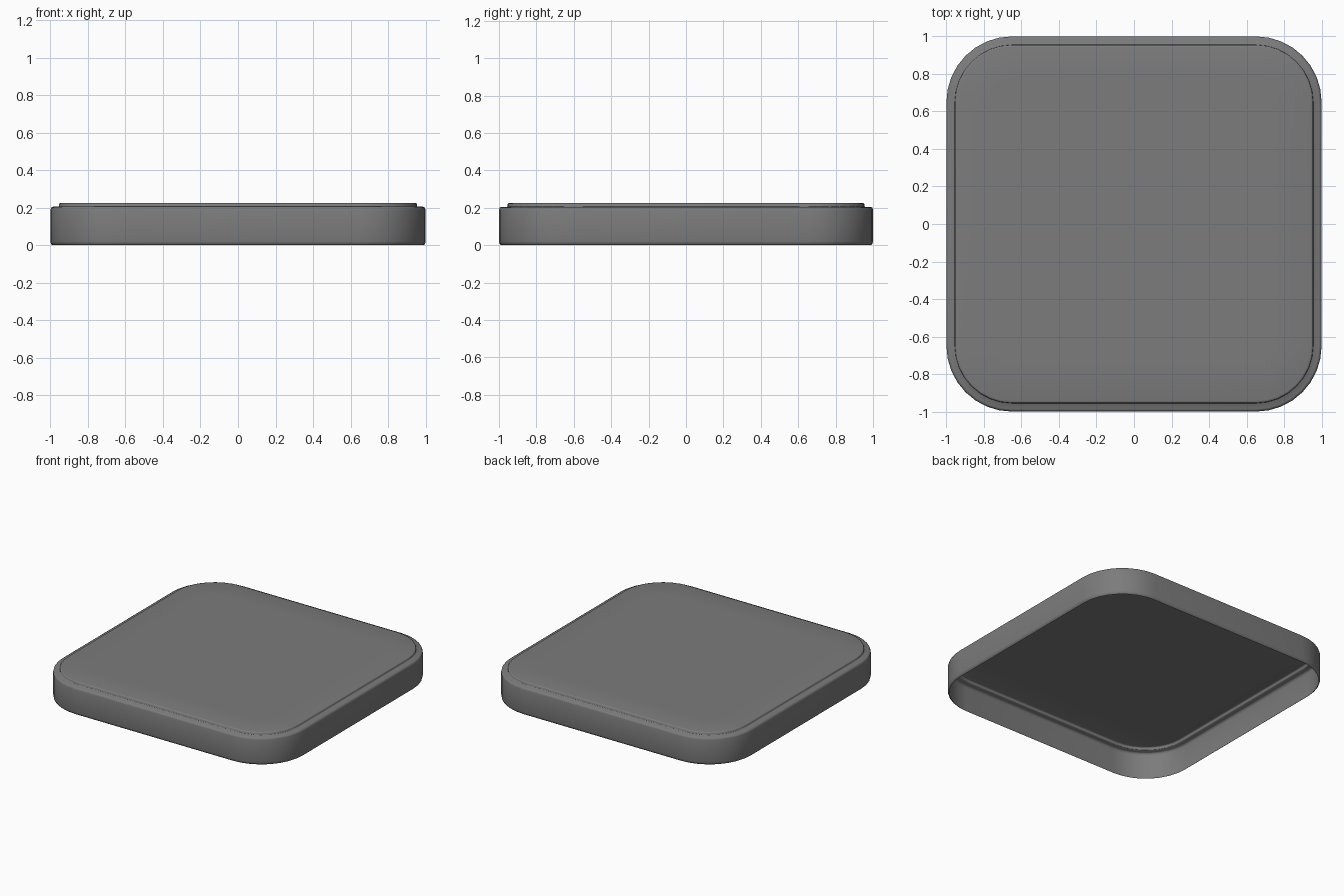
import bpy, bmesh
from math import sin, cos, pi

if "Cube" in bpy.data.objects:
    bpy.data.objects.remove(bpy.data.objects["Cube"])

RADIUS, SEGMENTS = 0.35, 8

# Edge profile from the open bottom rim to the raised top: (inset, height)
PROFILE = [(0.012, 0.0), (0.003, 0.006), (0.0, 0.02), (0.0, 0.188),
           (0.004, 0.2), (0.014, 0.205), (0.042, 0.205), (0.045, 0.208),
           (0.045, 0.217), (0.048, 0.223), (0.056, 0.225), (0.25, 0.225)]


def rounded_square(bm, inset, z):
    """Ring of vertices around a rounded square, inset from the 2 x 2 outline."""
    ring = []
    c = 1.0 - RADIUS
    r = RADIUS - inset
    for k, (sx, sy) in enumerate([(1, 1), (-1, 1), (-1, -1), (1, -1)]):
        for i in range(SEGMENTS + 1):
            a = (k + i / SEGMENTS) * pi / 2
            ring.append(bm.verts.new((sx * c + r * cos(a), sy * c + r * sin(a), z)))
    return ring


# Lid shell: stepped wall and flat top, open underneath
bm = bmesh.new()
rings = [rounded_square(bm, inset, z) for inset, z in PROFILE]
for low, high in zip(rings, rings[1:]):
    n = len(low)
    for i in range(n):
        j = (i + 1) % n
        bm.faces.new((low[i], low[j], high[j], high[i]))
bm.faces.new(rings[-1])

mesh = bpy.data.meshes.new("square_lid")
bm.to_mesh(mesh)
bm.free()
lid = bpy.data.objects.new("square_lid", mesh)
bpy.context.collection.objects.link(lid)

# Dark grey finish
dark_grey = bpy.data.materials.new("dark_grey")
dark_grey.diffuse_color = (0.2, 0.2, 0.2, 1.0)
dark_grey.use_nodes = True
dark_grey.node_tree.nodes["Principled BSDF"].inputs["Base Color"].default_value = dark_grey.diffuse_color
mesh.materials.append(dark_grey)

# Smooth shading rolls over the rounded step edges
bpy.context.view_layer.objects.active = lid
lid.select_set(True)
bpy.ops.object.shade_smooth_by_angle(angle=pi / 3)
